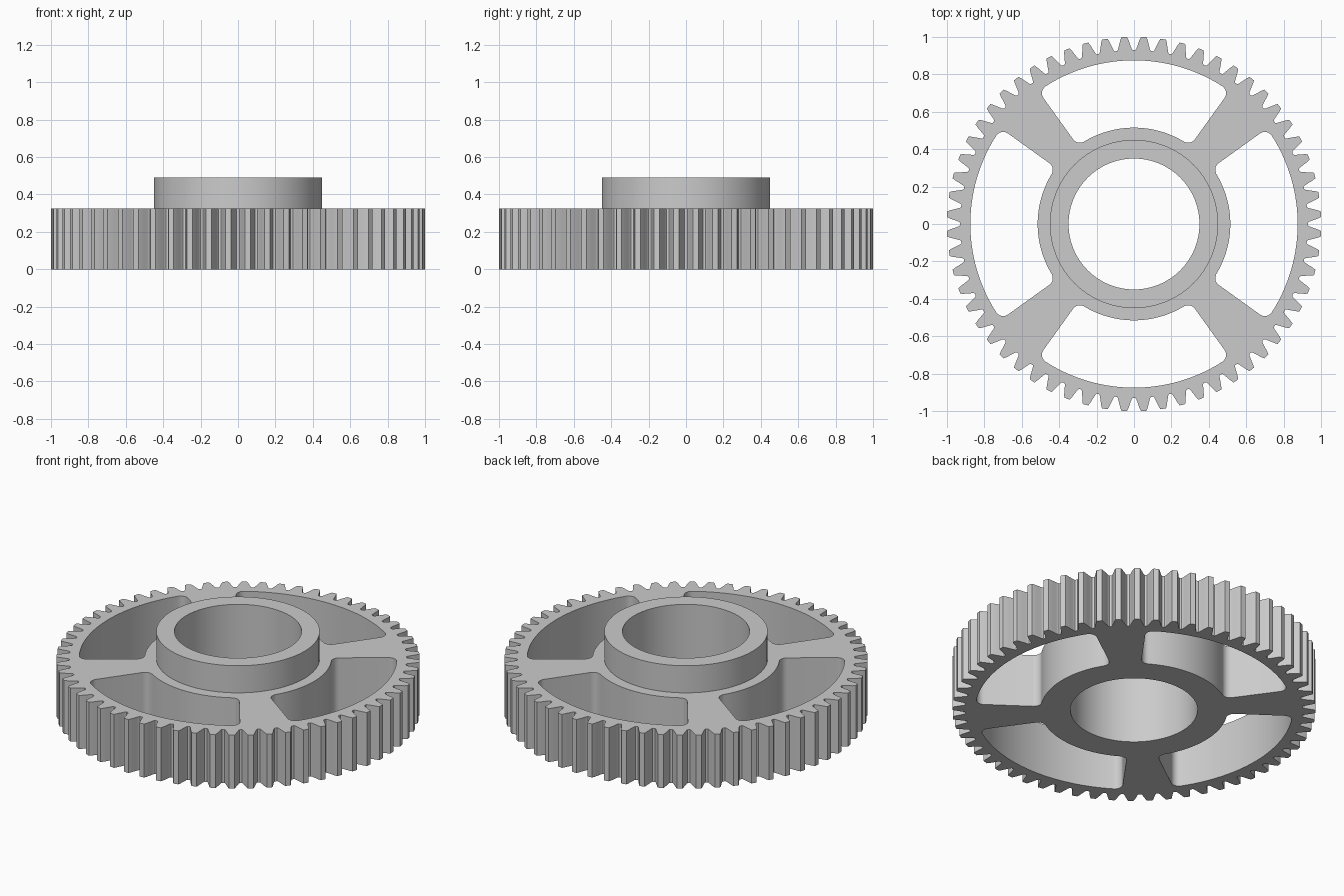
import bpy
import bmesh
from math import asin, cos, pi, radians, sin

cube = bpy.data.objects.get("Cube")
if cube:
    bpy.data.objects.remove(cube, do_unlink=True)

TEETH = 60
BODY_HEIGHT, HUB_HEIGHT = 0.325, 0.49
BORE, HUB, TIP = 0.35, 0.45, 1.0006
WINDOW_IN, WINDOW_OUT, FILLET = 0.515, 0.875, 0.045
WINDOW_HALF = radians(35.7)

grey = bpy.data.materials.new("plain grey")
grey.use_nodes = True
grey.diffuse_color = (0.6, 0.6, 0.6, 1)
grey.node_tree.nodes["Principled BSDF"].inputs["Base Color"].default_value = (0.6, 0.6, 0.6, 1)


def polar(r, a):
    return (r * cos(a), r * sin(a))


def arc(r, start, end, steps, centre=(0, 0)):
    points = []
    for i in range(steps + 1):
        x, y = polar(r, start + (end - start) * i / steps)
        points.append((centre[0] + x, centre[1] + y))
    return points


def circle(r):
    return arc(r, 0, 2 * pi, 96)[:-1]


def toothed_rim():
    # Half a tooth: angle from its centre line, then radius
    half = [(0.015, TIP), (0.0225, 0.984), (0.0285, 0.966), (0.036, 0.945),
            (0.040, 0.935), (0.045, 0.929)]
    tooth = [(-a, r) for a, r in reversed(half)] + half
    pitch = 2 * pi / TEETH
    return [polar(r, (i + 0.5) * pitch + a) for i in range(TEETH) for a, r in tooth]


def window(mid):
    # Sector bounded by radial sides, with four rounded corners
    r_in, r_out = WINDOW_IN + FILLET, WINDOW_OUT - FILLET
    d_in, d_out = asin(FILLET / r_in), asin(FILLET / r_out)
    lo, hi = mid - WINDOW_HALF, mid + WINDOW_HALF
    points = arc(FILLET, lo - pi / 2, lo + d_out, 8, polar(r_out, lo + d_out))
    points += arc(WINDOW_OUT, lo + d_out, hi - d_out, 28)[1:-1]
    points += arc(FILLET, hi - d_out, hi + pi / 2, 8, polar(r_out, hi - d_out))
    points += arc(FILLET, hi + pi / 2, hi - d_in + pi, 8, polar(r_in, hi - d_in))
    points += arc(WINDOW_IN, hi - d_in, lo + d_in, 28)[1:-1]
    points += arc(FILLET, lo + d_in + pi, lo + 1.5 * pi, 8, polar(r_in, lo + d_in))
    return points


def plate(name, outlines, bottom, top):
    """Extrude a flat shape with holes between two heights."""
    bm = bmesh.new()
    edges = []
    for outline in outlines:
        verts = [bm.verts.new((x, y, bottom)) for x, y in outline]
        edges += [bm.edges.new((v, verts[i - 1])) for i, v in enumerate(verts)]
    bmesh.ops.triangle_fill(bm, edges=edges, use_beauty=True, normal=(0, 0, 1))
    grown = bmesh.ops.extrude_face_region(bm, geom=bm.faces[:], use_keep_orig=True)
    moved = [g for g in grown["geom"] if isinstance(g, bmesh.types.BMVert)]
    bmesh.ops.translate(bm, verts=moved, vec=(0, 0, top - bottom))
    bmesh.ops.recalc_face_normals(bm, faces=bm.faces[:])
    mesh = bpy.data.meshes.new(name)
    bm.to_mesh(mesh)
    bm.free()
    mesh.materials.append(grey)
    obj = bpy.data.objects.new(name, mesh)
    bpy.context.collection.objects.link(obj)
    bpy.ops.object.select_all(action="DESELECT")
    obj.select_set(True)
    bpy.context.view_layer.objects.active = obj
    bpy.ops.object.shade_smooth_by_angle(angle=radians(25))
    return obj


# Toothed wheel with four windows between its spokes
windows = [window(i * pi / 2) for i in range(4)]
plate("gear_wheel", [toothed_rim(), circle(BORE)] + windows, 0, BODY_HEIGHT)

# Raised collar around the bore
plate("hub_collar", [circle(HUB), circle(BORE)], BODY_HEIGHT, HUB_HEIGHT)
